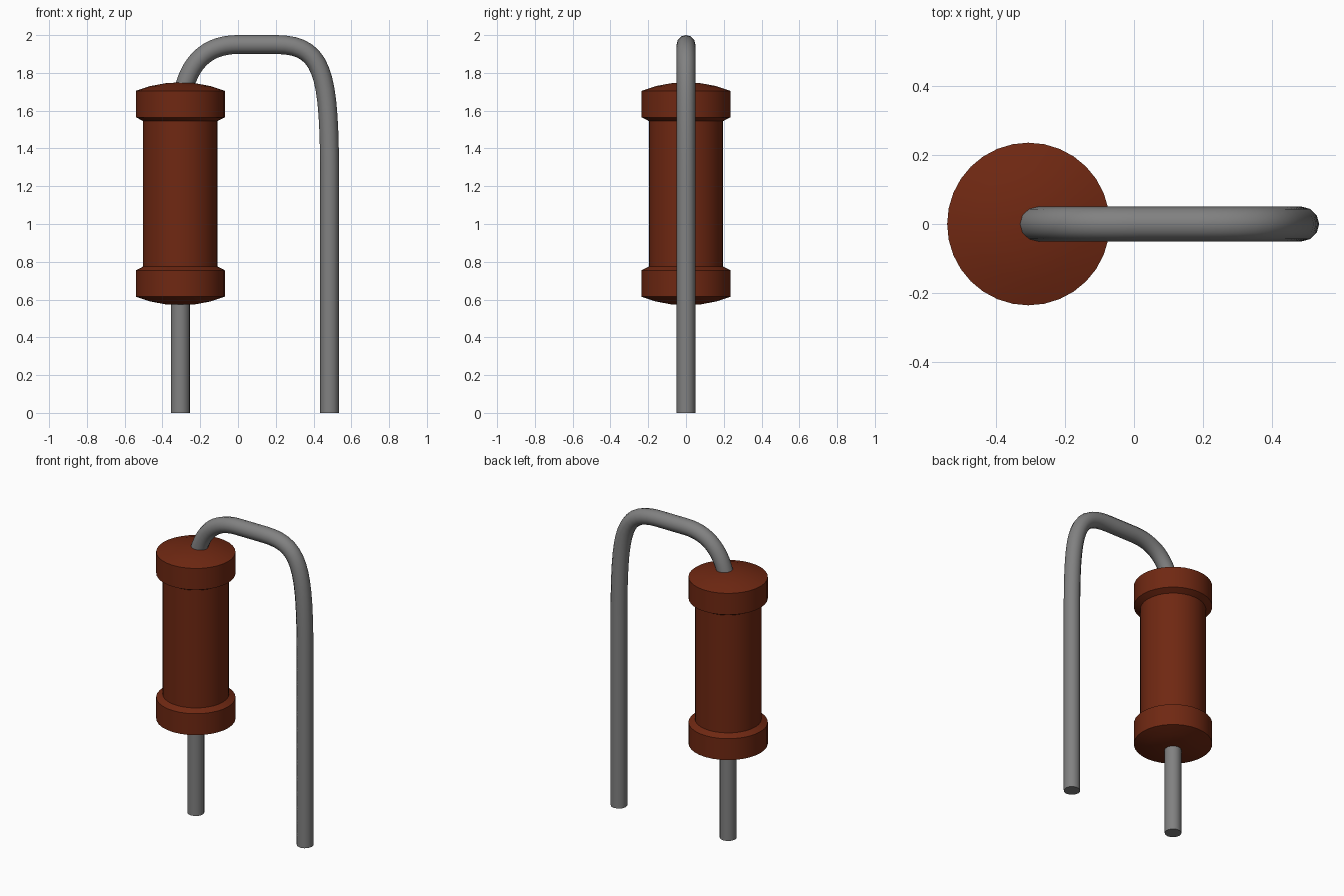
import bpy, math

cube = bpy.data.objects.get("Cube")
if cube:
    bpy.data.objects.remove(cube, do_unlink=True)

BODY_X = -0.305
WIRE_R = 0.05


def material(name, colour):
    m = bpy.data.materials.new(name)
    m.use_nodes = True
    m.diffuse_color = colour
    m.node_tree.nodes["Principled BSDF"].inputs["Base Color"].default_value = colour
    return m


def smooth(ob, degrees):
    bpy.ops.object.select_all(action='DESELECT')
    ob.select_set(True)
    bpy.context.view_layer.objects.active = ob
    bpy.ops.object.shade_smooth_by_angle(angle=math.radians(degrees))


def lathe(name, profile, mat, sides=32):
    """Revolve a (radius, z) profile about the body axis."""
    verts, faces, rings = [], [], []
    for r, z in profile:
        start = len(verts)
        count = sides if r > 0 else 1
        for i in range(count):
            a = math.tau * i / sides
            verts.append((r * math.cos(a), r * math.sin(a), z))
        rings.append([start + i % count for i in range(sides)])
    for low, high in zip(rings, rings[1:]):
        for i in range(sides):
            j = (i + 1) % sides
            face = [low[i], low[j], high[j], high[i]]
            faces.append(list(dict.fromkeys(face)))
    mesh = bpy.data.meshes.new(name)
    mesh.from_pydata(verts, [], faces)
    mesh.materials.append(mat)
    ob = bpy.data.objects.new(name, mesh)
    ob.location.x = BODY_X
    bpy.context.collection.objects.link(ob)
    smooth(ob, 25)
    return ob


def wire(name, points, mat):
    """Round wire through (position, handle before, handle after) in the xz plane."""
    curve = bpy.data.curves.new(name, 'CURVE')
    curve.dimensions = '3D'
    curve.bevel_depth = WIRE_R
    curve.bevel_resolution = 4
    curve.resolution_u = 14
    curve.use_fill_caps = True
    spline = curve.splines.new('BEZIER')
    spline.bezier_points.add(len(points) - 1)
    for p, (co, before, after) in zip(spline.bezier_points, points):
        p.handle_left_type = p.handle_right_type = 'FREE'
        p.co = (co[0], 0, co[1])
        p.handle_left = (before[0], 0, before[1])
        p.handle_right = (after[0], 0, after[1])
    ob = bpy.data.objects.new(name, curve)
    bpy.context.collection.objects.link(ob)
    ob.data.materials.append(mat)
    bpy.ops.object.select_all(action='DESELECT')
    ob.select_set(True)
    bpy.context.view_layer.objects.active = ob
    bpy.ops.object.convert(target='MESH')
    smooth(bpy.context.object, 40)


brown = material("reddish brown coating", (0.16, 0.021, 0.006, 1))
grey = material("grey metal", (0.22, 0.22, 0.22, 1))

# Body: domed end caps around a narrower barrel, mirrored about mid height
MID = 1.16
half = [(0, 0.59), (0.08, 0.585), (0.16, 0.57), (0.235, 0.545),
        (0.235, 0.405), (0.197, 0.385)]
profile = [(r, MID - h) for r, h in half]
profile += [(r, MID + h) for r, h in reversed(half)]
lathe("resistor_body", profile, brown)

# Straight lead below the body
bpy.ops.mesh.primitive_cylinder_add(vertices=20, radius=WIRE_R, depth=0.6,
                                    location=(BODY_X, 0, 0.3))
lead = bpy.context.object
lead.name = "lower_lead"
lead.data.materials.append(grey)
smooth(lead, 40)

# Lead from the top of the body, bent over and down to the ground
wire("bent_lead", [
    ((-0.3, 1.65), (-0.3, 1.6), (-0.27, 1.85)),
    ((0.0, 1.95), (-0.17, 1.95), (0.06, 1.95)),
    ((0.2, 1.95), (0.14, 1.95), (0.45, 1.95)),
    ((0.485, 1.3), (0.48, 1.8), (0.485, 1.0)),
    ((0.485, 0.0), (0.485, 0.3), (0.485, -0.1)),
], grey)
